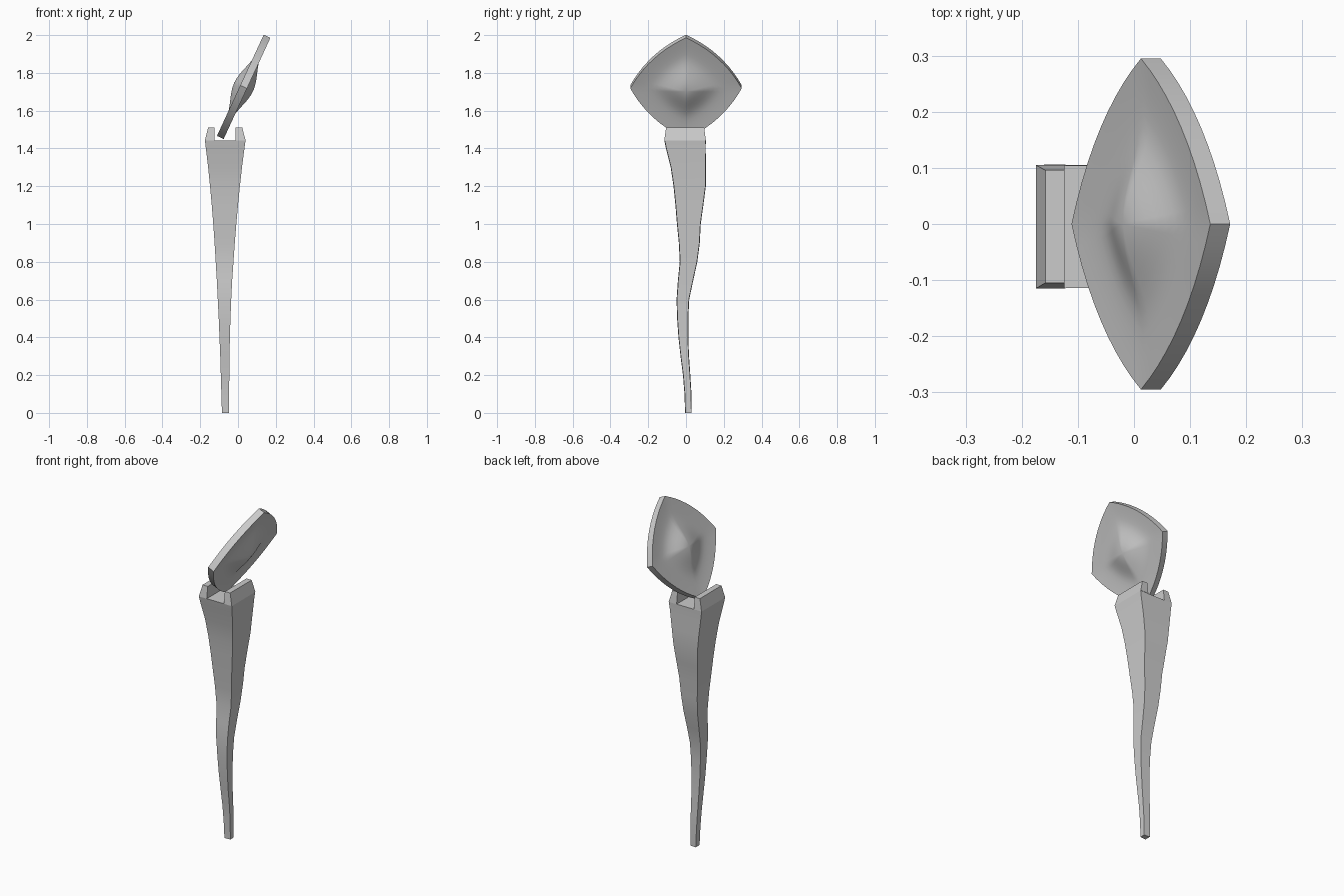
import bpy, bmesh, math
from mathutils import Vector

if "Cube" in bpy.data.objects:
    bpy.data.objects.remove(bpy.data.objects["Cube"])


def finish(bm, name):
    bmesh.ops.recalc_face_normals(bm, faces=bm.faces[:])
    me = bpy.data.meshes.new(name)
    bm.to_mesh(me)
    bm.free()
    ob = bpy.data.objects.new(name, me)
    bpy.context.collection.objects.link(ob)
    bpy.ops.object.select_all(action='DESELECT')
    ob.select_set(True)
    bpy.context.view_layer.objects.active = ob
    bpy.ops.object.shade_smooth_by_angle(angle=math.radians(30))
    return ob


def loft(name, rings):
    """Capped four-sided loft; each ring is z, x0, x1, y0, y1, taper of the +x side."""
    bm = bmesh.new()
    loops = []
    for z, x0, x1, y0, y1, t in rings:
        pts = [(x0, y0), (x1, y0 + t), (x1, y1 - t), (x0, y1)]
        loops.append([bm.verts.new((x, y, z)) for x, y in pts])
    for a, b in zip(loops, loops[1:]):
        for i in range(4):
            j = (i + 1) % 4
            bm.faces.new((a[i], a[j], b[j], b[i]))
    bm.faces.new(loops[0])
    bm.faces.new(loops[-1])
    return finish(bm, name)


# Wavy tapering shaft
path = [
    (0.0, -0.085, -0.048, -0.005, 0.030), (0.1, -0.088, -0.047, -0.008, 0.029),
    (0.2, -0.091, -0.046, -0.016, 0.023), (0.3, -0.094, -0.045, -0.029, 0.016),
    (0.4, -0.098, -0.043, -0.040, 0.012), (0.5, -0.102, -0.040, -0.047, 0.012),
    (0.6, -0.107, -0.036, -0.050, 0.017), (0.7, -0.112, -0.031, -0.043, 0.038),
    (0.8, -0.118, -0.024, -0.033, 0.060), (0.9, -0.124, -0.017, -0.038, 0.073),
    (1.0, -0.131, -0.009, -0.048, 0.078), (1.1, -0.139, 0.000, -0.056, 0.092),
    (1.2, -0.148, 0.010, -0.066, 0.105), (1.3, -0.158, 0.021, -0.081, 0.106),
    (1.4, -0.170, 0.034, -0.106, 0.104), (1.443, -0.175, 0.040, -0.115, 0.105)]
loft("shaft", [(*p, 0.002) for p in path])

# Two lips standing either side of the slot
loft("slot_lip_left", [(1.443, -0.175, -0.124, -0.115, 0.105, 0),
                       (1.512, -0.158, -0.124, -0.105, 0.096, 0)])
loft("slot_lip_right", [(1.443, -0.012, 0.040, -0.115, 0.105, 0),
                        (1.512, -0.012, 0.022, -0.105, 0.096, 0)])

# Tilted cushion-shaped head: four bowed edges, domed on both faces
TILT = math.radians(24.8)
U = Vector((math.sin(TILT), 0, math.cos(TILT)))
V = Vector((0, 1, 0))
N = Vector((math.cos(TILT), 0, -math.sin(TILT)))
CENTRE = Vector((0.03, 0, 1.726))
R, BOW, HALF, SEG, RINGS = 0.295, 0.024, 0.0195, 10, 12

outline = []
corners = [(1, 0), (0, 1), (-1, 0), (0, -1)]
for k in range(4):
    a, b = Vector(corners[k]), Vector(corners[(k + 1) % 4])
    for i in range(SEG):
        s = i / SEG
        outline.append((a.lerp(b, s)) * R + (a + b) * 4 * s * (1 - s) * BOW)


def dome(t):
    if t < 0.65:
        return 0.015 + 0.020 * math.cos(math.pi * t / 0.65)
    return -0.005 * math.cos(math.pi * (t - 0.65) / 0.7)


bm = bmesh.new()
rims = []
for side in (-1, 1):
    mid = bm.verts.new(CENTRE + N * side * (HALF + dome(0)))
    prev = None
    for r in range(1, RINGS + 1):
        t = r / RINGS
        ring = [bm.verts.new(CENTRE + U * p.x * t + V * p.y * t
                             + N * side * (HALF + dome(t))) for p in outline]
        for i in range(len(ring)):
            j = (i + 1) % len(ring)
            if prev:
                bm.faces.new((prev[i], prev[j], ring[j], ring[i]))
            else:
                bm.faces.new((mid, ring[i], ring[j]))
        prev = ring
    rims.append(prev)
for i in range(len(outline)):
    j = (i + 1) % len(outline)
    bm.faces.new((rims[0][i], rims[0][j], rims[1][j], rims[1][i]))
finish(bm, "head")
